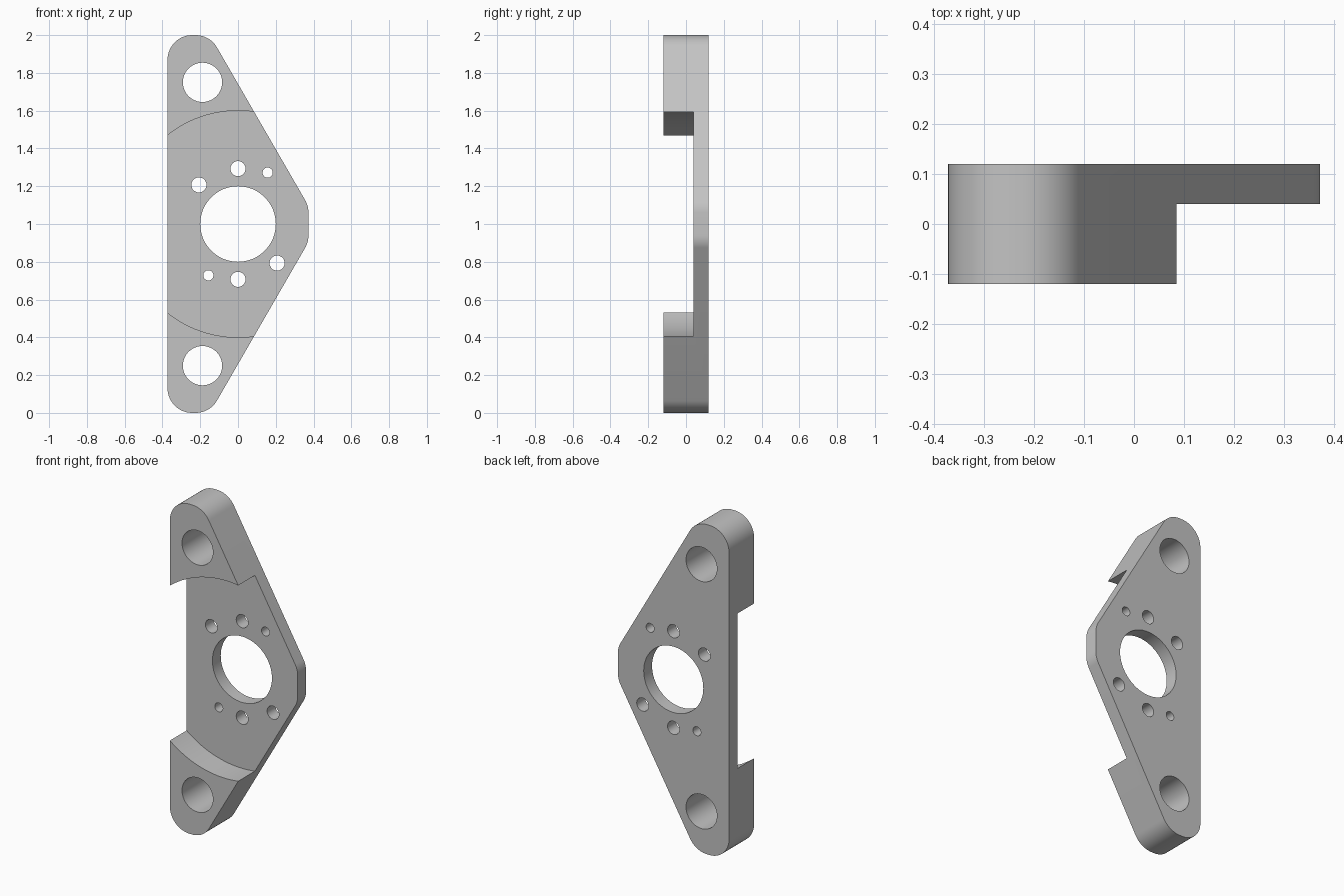
import bpy
import bmesh
import math
from mathutils import Vector

if "Cube" in bpy.data.objects:
    bpy.data.objects.remove(bpy.data.objects["Cube"], do_unlink=True)

BACK, FRONT, STEP = 0.12, -0.12, 0.04
CORNER_RADIUS = 0.13

metal = bpy.data.materials.new("plain grey")
metal.use_nodes = True
grey = (0.55, 0.55, 0.55, 1)
metal.diffuse_color = grey
metal.node_tree.nodes["Principled BSDF"].inputs["Base Color"].default_value = grey


def fillet(points, radius, steps=12):
    """Round every corner of a closed outline."""
    out = []
    for i, p in enumerate(points):
        a = (points[i - 1] - p).normalized()
        b = (points[(i + 1) % len(points)] - p).normalized()
        half = a.angle(b) / 2
        centre = p + (a + b).normalized() * radius / math.sin(half)
        start = p + a * radius / math.tan(half) - centre
        end = p + b * radius / math.tan(half) - centre
        for k in range(steps + 1):
            t = k / steps
            sweep = math.pi - 2 * half
            arc = (start * math.sin((1 - t) * sweep) + end * math.sin(t * sweep)) / math.sin(sweep)
            out.append(centre + arc)
    return out


def prism(name, outline, y0, y1):
    """Extrude an x-z outline from y0 to y1."""
    bm = bmesh.new()
    face = bm.faces.new([bm.verts.new((p.x, y0, p.y)) for p in outline])
    new = bmesh.ops.extrude_face_region(bm, geom=[face])["geom"]
    bmesh.ops.translate(bm, vec=(0, y1 - y0, 0),
                        verts=[v for v in new if isinstance(v, bmesh.types.BMVert)])
    bmesh.ops.recalc_face_normals(bm, faces=bm.faces)
    mesh = bpy.data.meshes.new(name)
    bm.to_mesh(mesh)
    bm.free()
    obj = bpy.data.objects.new(name, mesh)
    bpy.context.collection.objects.link(obj)
    mesh.materials.append(metal)
    return obj


def cylinder(name, x, z, radius, y0, y1, sides):
    turn = math.tau / sides
    ring = [Vector((x + radius * math.cos(i * turn), z + radius * math.sin(i * turn)))
            for i in range(sides)]
    return prism(name, ring, y0, y1)


# Plate body with a straight left edge and a blunt right-hand point
corners = [Vector(c) for c in ((-0.373, 0), (-0.149, 0), (0.373, 0.904),
                               (0.373, 1.096), (-0.149, 2), (-0.373, 2))]
plate = prism("mounting_plate", fillet(corners, CORNER_RADIUS), FRONT, BACK)

# Round recess in the front
cutters = [cylinder("recess_cutter", 0, 1, 0.6, -0.5, STEP, 128)]

# Centre bore, then holes paired by half a turn about the centre or mirrored
holes = [(0, 0, 0.2, 64)]
for x, z, r in ((0, 0.293, 0.04), (-0.207, 0.207, 0.04), (0.157, 0.272, 0.027)):
    holes += [(x, z, r, 32), (-x, -z, r, 32)]
holes += [(-0.188, side * 0.75, 0.104, 48) for side in (-1, 1)]
cutters += [cylinder("hole_cutter", x, 1 + z, r, -0.5, 0.5, n) for x, z, r, n in holes]

for cutter in cutters:
    cutter.hide_render = True
    cut = plate.modifiers.new(cutter.name, "BOOLEAN")
    cut.operation = "DIFFERENCE"
    cut.solver = "EXACT"
    cut.object = cutter

# Bake the cuts and discard the cutters
bpy.context.view_layer.update()
depsgraph = bpy.context.evaluated_depsgraph_get()
cut_mesh = bpy.data.meshes.new_from_object(plate.evaluated_get(depsgraph))
plate.modifiers.clear()
plate.data = cut_mesh
cut_mesh.name = "mounting_plate"
for cutter in cutters:
    bpy.data.objects.remove(cutter, do_unlink=True)

# Smooth the curved walls and keep the rims sharp
bpy.ops.object.select_all(action="DESELECT")
plate.select_set(True)
bpy.context.view_layer.objects.active = plate
bpy.ops.object.shade_smooth_by_angle(angle=math.radians(25))
